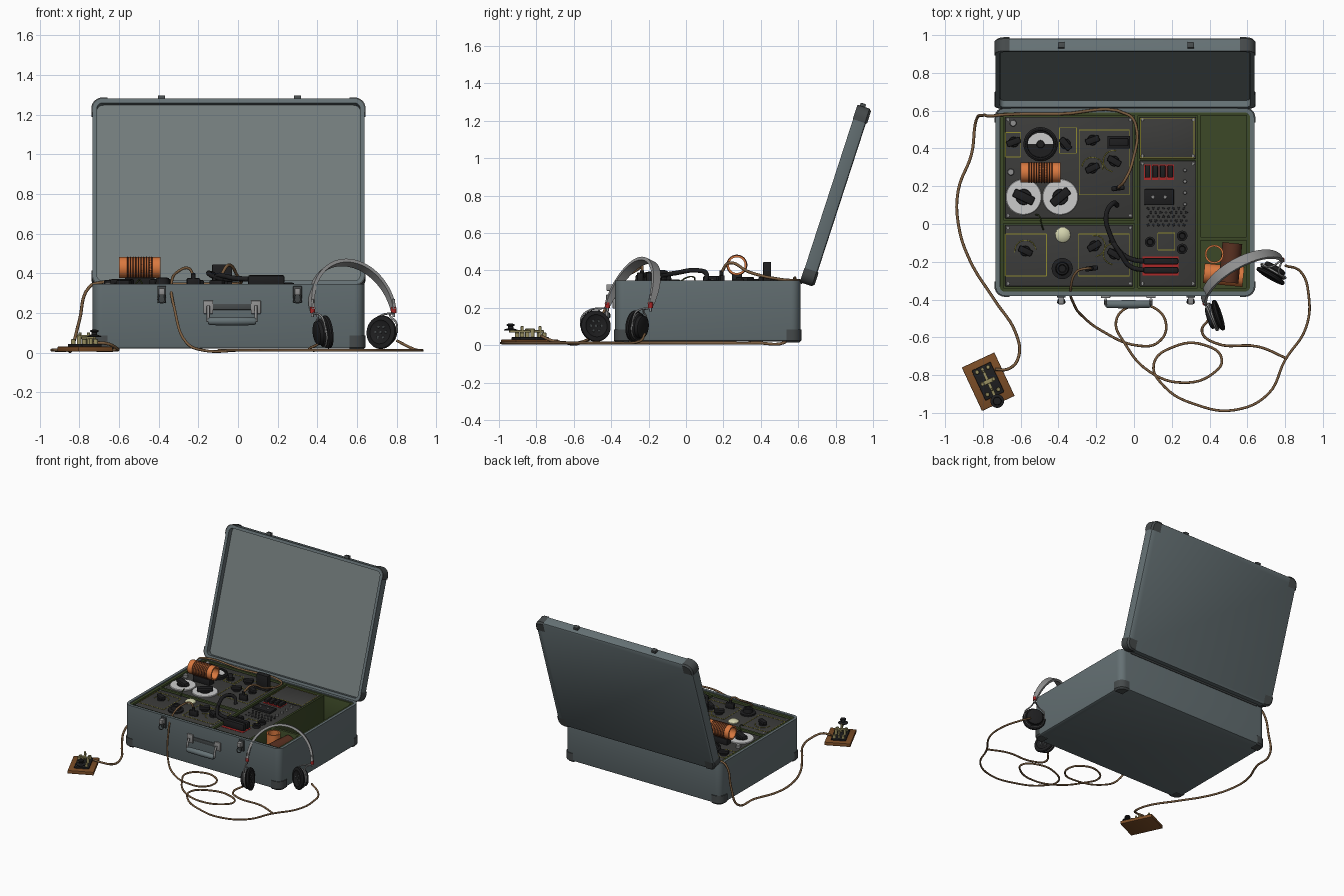
import bpy, bmesh
from math import sin, cos, pi, radians
from mathutils import Matrix, Vector

if "Cube" in bpy.data.objects:
    bpy.data.objects.remove(bpy.data.objects["Cube"])

COL = dict(case=(.13, .165, .175), lining=(.17, .2, .2), trim=(.06, .068, .07), panel=(.045, .045, .043),
           green=(.045, .065, .02), black=(.013, .013, .014), white=(.6, .6, .6), orange=(.7, .19, .05),
           winding=(.1, .03, .015), cord=(.2, .11, .05), wood=(.2, .075, .02), brass=(.32, .28, .12),
           steel=(.28, .28, .28), red=(.4, .02, .02), yellow=(.28, .26, .03), cream=(.65, .65, .42))
MAT = {}
for k, c in COL.items():
    MAT[k] = bpy.data.materials.new(k)
    MAT[k].diffuse_color = (*c, 1)
I = Matrix()


def add(name, bm, mat, m=I):
    bmesh.ops.recalc_face_normals(bm, faces=bm.faces)
    bm.transform(m)
    me = bpy.data.meshes.new(name)
    bm.to_mesh(me)
    bm.free()
    o = bpy.data.objects.new(name, me)
    me.materials.append(MAT[mat])
    bpy.context.collection.objects.link(o)
    return o


def box(name, x0, x1, y0, y1, z0, z1, mat, bev=0, rot=0, m=I):
    bm = bmesh.new()
    bmesh.ops.create_cube(bm, size=1)
    bmesh.ops.scale(bm, vec=(x1 - x0, y1 - y0, z1 - z0), verts=bm.verts)
    if bev:
        bmesh.ops.bevel(bm, geom=bm.edges[:], offset=bev, segments=2, profile=.5, affect='EDGES')
    c = Matrix.Translation(((x0 + x1) / 2, (y0 + y1) / 2, (z0 + z1) / 2))
    return add(name, bm, mat, m @ c @ Matrix.Rotation(radians(rot), 4, 'Z'))


def lathe(name, prof, locs, mat, axis=(0, 0, 1), n=28, m=I):
    """Spin an (r, z) profile round an axis; one copy at every location."""
    bm = bmesh.new()
    q = Vector((0, 0, 1)).rotation_difference(Vector(axis))
    for loc in locs:
        rings = [[bm.verts.new(q @ Vector((r * cos(2*pi*i/n), r * sin(2*pi*i/n), z)) + Vector(loc))
                  for i in range(n)] for r, z in prof]
        for a, b in zip(rings, rings[1:]):
            for i in range(n):
                bm.faces.new((a[i], a[(i+1) % n], b[(i+1) % n], b[i]))
    bmesh.ops.remove_doubles(bm, verts=bm.verts, dist=1e-5)
    return add(name, bm, mat, m)


def disc(r, h, b=.003, z=0):
    return [(0, z), (r, z), (r, z + h - b), (r - b, z + h), (0, z + h)]


def wire(name, pts, r, mat, res=6):
    cu = bpy.data.curves.new(name, 'CURVE')
    cu.dimensions, cu.bevel_depth, cu.bevel_resolution = '3D', r, 2
    cu.resolution_u, cu.use_fill_caps = res, True
    s = cu.splines.new('BEZIER')
    s.bezier_points.add(len(pts) - 1)
    for b, p in zip(s.bezier_points, pts):
        b.co, b.handle_left_type, b.handle_right_type = p, 'AUTO', 'AUTO'
    cu.materials.append(MAT[mat])
    o = bpy.data.objects.new(name, cu)
    bpy.context.collection.objects.link(o)


def rrect(w, d, r, z, n=6):
    return [Vector((sx * (w/2 - r) + r * cos(a), sy * (d/2 - r) + r * sin(a), z))
            for k, (sx, sy) in enumerate(((1, 1), (-1, 1), (-1, -1), (1, -1)))
            for a in [(k + i / n) * pi / 2 for i in range(n + 1)]]


def loft(loops, cap_end=True):
    bm = bmesh.new()
    rs = [[bm.verts.new(p) for p in l] for l in loops]
    n = len(rs[0])
    for a, b in zip(rs, rs[1:]):
        for i in range(n):
            bm.faces.new((a[i], a[(i+1) % n], b[(i+1) % n], b[i]))
    bm.faces.new(rs[0])
    if cap_end:
        bm.faces.new(rs[-1])
    return bm


def shell(name, w, d, r, h, floor, cap_h, m):
    """Open rounded tray with four metal corner caps."""
    t, c = .022, .012
    add(name, loft([rrect(w-2*c, d-2*c, r-c, 0), rrect(w-.007, d-.007, r-.003, .004), rrect(w, d, r, c),
                    rrect(w, d, r, h), rrect(w-2*t, d-2*t, r-t, h), rrect(w-2*t, d-2*t, r-t, floor)]), 'case', m)
    e, s = .006, .075
    for sx in (-1, 1):
        for sy in (-1, 1):
            bm = loft([rrect(w-2*c+2*e, d-2*c+2*e, r-c+e, -e), rrect(w+2*e, d+2*e, r+e, c-e),
                       rrect(w+2*e, d+2*e, r+e, cap_h), rrect(w-.004, d-.004, r-.002, cap_h)], False)
            for co, no in (((sx*(w/2-s), 0, 0), (sx, 0, 0)), ((0, sy*(d/2-s), 0), (0, sy, 0))):
                bmesh.ops.bisect_plane(bm, geom=bm.verts[:] + bm.edges[:] + bm.faces[:],
                                       plane_co=co, plane_no=no, clear_inner=True)
            add(name + '_corner_cap', bm, 'trim', m)


# Case base and tilted lid
W, D, CX, CY = 1.37, .992, -.048, .116
shell('case_base', W, D, .05, .325, .05, .065, Matrix.Translation((CX, CY, .02)))
a = radians(18)
u, nv = Vector((0, sin(a), cos(a))), Vector((0, cos(a), -sin(a)))
o = Vector((CX, .612, .342)) + nv * .072 + u * .493
lid = Matrix(((1, 0, 0, o.x), (0, u.y, -nv.y, o.y), (0, u.z, -nv.z, o.z), (0, 0, 0, 1)))
shell('lid', W, .986, .05, .072, .03, .074, lid)
add('lid_lining', loft([rrect(W-.05, .94, .03, .02), rrect(W-.05, .94, .03, .036)]), 'lining', lid)
lathe('hinge_barrel', disc(.009, 1.2), [(-.65, .617, .337)], 'trim', axis=(1, 0, 0), n=12)

# Latches and carrying handle
for x in (-.385, .3):
    box('latch_plate', x-.022, x+.022, -.39, -.376, .25, .335, 'trim', .003)
    box('latch_lever', x-.015, x+.015, -.425, -.385, .29, .325, 'steel', .004)
    wire('latch_loop', [(x-.015, -.4, .29), (x-.013, -.42, .255), (x+.013, -.42, .255), (x+.015, -.4, .29)], .004, 'trim')
    box('lid_catch', x-.018-CX, x+.018-CX, .49, .515, .03, .06, 'trim', .003, m=lid)
for x in (-.15, .09):
    box('handle_bracket', x-.025, x+.025, -.392, -.374, .195, .262, 'steel', .004)
    wire('handle_arm', [(x, -.4, .235), (x, -.42, .2), (x, -.425, .155)], .008, 'steel')
lathe('handle_grip', [(0, 0), (.015, 0), (.02, .01), (.022, .12), (.02, .23), (.015, .24), (0, .24)],
      [(-.15, -.425, .158)], 'case', axis=(1, 0, 0), n=16)
box('handle_back_plate', -.14, .08, -.385, -.375, .215, .245, 'trim', .003)

# Green liner, dividers and storage compartments
X0, X1, Y0, Y1 = -.71, .615, -.358, .59
box('liner_block', X0, .345, Y0, Y1, .06, .318, 'green')
box('compartment_floor', .34, X1, Y0, Y1, .06, .1, 'green')
for w in ((X0, -.69, Y0, Y1), (X0, X1, Y0, -.338), (X0, X1, .575, Y1), (.595, X1, Y0, Y1),
          (.003, .022, Y0, Y1), (.335, .352, Y0, Y1), (X0, .01, .003, .022), (.345, X1, -.088, -.068)):
    box('green_divider', *w, .09, .338, 'green', .002)

# Instrument panels
T = .33
for nm, p in (('transmitter_panel', (-.682, -.005, .03, .567)), ('tuner_panel', (-.682, -.005, -.33, -.005)),
              ('power_panel', (.03, .328, -.33, .335)), ('spares_cover', (.03, .328, .345, .567))):
    box(nm, *p, .31, T, 'panel', .003)
    lathe(nm + '_screws', disc(.008, .004, .001), [(x, y, T) for x in (p[0]+.015, p[1]-.015)
                                                  for y in (p[2]+.015, p[3]-.015)], 'steel', n=10)
for x0, x1, y0, y1 in ((-.68, -.6, .355, .485), (-.395, -.305, .375, .51), (-.29, -.025, .155, .497),
                       (-.68, -.463, -.275, -.053), (-.295, -.025, -.275, -.053), (.126, .216, -.138, -.048),
                       (.034, .318, .35, .56)):
    t = .002
    for q in ((x0, x1, y0-t, y0+t), (x0, x1, y1-t, y1+t), (x0-t, x0+t, y0, y1), (x1-t, x1+t, y0, y1)):
        box('yellow_outline', *q, T, T+.002, 'yellow')

# Pointer knobs, with scale arcs and two large white dials
KNOBS = [(-.637, .434, 20), (-.363, .424, -50), (-.22, .444, 20), (-.22, .296, 25), (-.105, .333, -30),
         (-.575, -.143, -25), (-.21, -.116, 30), (-.105, -.159, -30)]
for i, (x, y, r) in enumerate(KNOBS):
    lathe('knob_skirt', disc(.028, .014), [(x, y, T)], 'black', n=20)
    box('knob_pointer', x-.038, x+.038, y-.017, y+.017, T+.01, T+.035, 'black', .006, r)
    if i > 2:
        wire('scale_arc', [(x+.057*cos(k*pi/5+r), y+.057*sin(k*pi/5+r), T+.001) for k in range(6)], .002, 'yellow', 4)
for x, r in ((-.584, -25), (-.39, 40)):
    lathe('dial_disc', disc(.095, .008), [(x, .143, T)], 'white', n=40)
    lathe('dial_knob_skirt', disc(.042, .02), [(x, .143, T)], 'black')
    box('dial_knob', x-.058, x+.058, .12, .166, T+.01, T+.04, 'black', .008, r)

# Meter, lamp, round knob and small terminals
lathe('meter_rim', [(0, 0), (.09, 0), (.09, .018), (.08, .025), (.072, .025), (.07, .015), (0, .015)],
      [(-.495, .423, T)], 'black', n=40)
bm = bmesh.new()
bm.faces.new([bm.verts.new((-.495+.068*cos(k*pi/16), .423+.06*sin(k*pi/16) - (.03 if k == 99 else 0), T+.017))
              for k in range(17)])
add('meter_face', bm, 'white')
lathe('meter_hub', disc(.022, .004), [(-.495, .423, T+.015)], 'black', n=20)
lathe('indicator_lamp', [(.04, 0), (.04, .008), (.028, .018), (0, .022)], [(-.377, -.058, T)], 'cream')
lathe('round_knob', [(.056, 0), (.056, .012), (.036, .016), (.032, .045), (.022, .048), (.018, .042), (0, .042)],
      [(-.38, -.236, T)], 'black')
lathe('terminals', disc(.018, .022), [(-.64, .534, T), (-.652, .275, T)], 'steel', n=16)
wire('green_lead', [(-.52, .05, T+.01), (-.5, .04, T+.035), (-.49, 0, T+.03), (-.48, -.03, T+.01)], .004, 'green')

# Plug-in coil and crystal
tube = [(.042, 0), (.053, 0), (.053, .21), (.042, .21), (.042, 0)]
lathe('plug_in_coil', tube, [(-.6, .272, .428)], 'orange', axis=(1, 0, 0), n=32)
for k in range(10):
    lathe('coil_winding', [(.052, 0), (.0565, .004), (.052, .008)], [(-.56+k*.0135, .272, .428)],
          'winding', axis=(1, 0, 0), n=24)
box('coil_base', -.57, -.42, .245, .3, T, .378, 'black', .004)
box('crystal_box', -.13, -.03, .412, .455, T+.01, .445, 'black', .005)
box('crystal_socket', -.14, -.02, .4, .467, T, T+.015, 'black', .003)

# Power panel: fuses, holder, vents, sockets and plugs
for k in range(4):
    x = .058 + k * .04
    box('red_mark', x-.004, x+.033, .232, .315, T, T+.002, 'red')
    box('fuse', x, x+.028, .245, .31, T, T+.025, 'black', .005)
box('voltage_selector', .055, .212, .1, .184, T, T+.018, 'black', .006)
lathe('selector_pins', disc(.009, .006, .001), [(.1, .142, T+.018), (.165, .142, T+.018)], 'steel', n=10)
lathe('vent_holes', disc(.008, .002, .0005), [(.075+.027*i + .0135*(j % 2), -.005+.022*j, T) for i in range(8)
                                              for j in range(5)], 'black', n=8)
lathe('power_sockets', [(.028, 0), (.028, .02), (.018, .022), (.014, .01), (0, .01)],
      [(.255, -.063, T), (.255, -.132, T), (.085, -.095, T)], 'black', n=20)
lathe('side_terminals', disc(.01, .015), [(.27, .285-.06*k, T) for k in range(4)], 'steel', n=12)
for y in (-.197, -.245):
    box('plug_marks', .045, .235, y-.028, y+.025, T, T+.002, 'red')
    box('power_plug', .05, .235, y-.018, y+.018, T+.004, .39, 'black', .01)
wire('power_lead_a', [(-.09, .1, T), (-.11, .11, .38), (-.145, .06, .4), (-.125, -.06, .385), (-.06, -.16, .37),
                      (.0, -.19, .37), (.06, -.197, .37)], .013, 'black')
wire('power_lead_b', [(-.12, -.09, T), (-.11, -.1, .38), (-.07, -.16, .385), (-.02, -.225, .375),
                      (.06, -.245, .37)], .013, 'black')

# Spare coils in the front compartment
lathe('spare_coil_upright', [(r*.95, z*1.1) for r, z in tube], [(.425, -.16, .11)], 'orange', n=32)
lathe('spare_coil_lying', tube, [(.5, -.31, .27)], 'winding', axis=(.1, 1, 0), n=32)
lathe('spare_coil_low', tube, [(.37, -.26, .17)], 'orange', axis=(1, -.1, 0), n=32)

# Telegraph key on a wooden board
K = Matrix.Translation((-.772, -.835, 0)) @ Matrix.Rotation(radians(25), 4, 'Z')
box('key_board', -.095, .095, -.127, .127, .004, .03, 'wood', .004, m=K)
box('key_base', -.055, .055, -.085, .09, .03, .043, 'black', .004, m=K)
box('key_lever', -.008, .008, -.12, .08, .068, .08, 'brass', .002, m=K)
box('key_yoke', -.04, .04, -.01, .012, .078, .088, 'brass', .002, m=K)
for x in (-.032, .032):
    lathe('key_post', disc(.011, .05), [(x, 0, .04)], 'brass', n=16, m=K)
    lathe('key_binding_posts', disc(.012, .028), [(x, .07, .04), (x, -.06, .04)], 'brass', n=16, m=K)
lathe('key_adjusters', disc(.008, .06), [(0, .06, .042), (0, -.045, .042)], 'brass', n=12, m=K)
lathe('key_knob', [(0, 0), (.034, 0), (.036, .005), (.015, .012), (.013, .022), (.022, .028), (.02, .036), (0, .038)],
      [(0, -.113, .078)], 'black', m=K)

# Cord from the panel round the back to the key
for nm, x, y in (('key_plug', -.085, .19), ('headphone_plug', -.225, -.235)):
    box(nm, x-.035, x+.035, y-.013, y+.013, T, .375, 'black', .008, 8)
    lathe(nm + '_pin', disc(.011, .03), [(x, y, .37)], 'black', n=14)
wire('key_cord', [(-.085, .19, .39), (-.05, .23, .44), (-.005, .34, .39), (.01, .52, .35), (-.03, .578, .347),
                  (-.4, .582, .347), (-.7, .578, .352), (-.75, .572, .33), (-.8, .575, .16), (-.835, .55, .03),
                  (-.86, .37, .012), (-.93, .18, .012), (-.93, 0, .012), (-.87, -.19, .012), (-.74, -.4, .012),
                  (-.625, -.58, .012), (-.61, -.7, .02), (-.66, -.765, .045), (-.735, -.77, .05)], .008, 'cord')

# Headphone cord with floor loops
floor = [(-.18, -.56), (.03, -.645), (.13, -.625), (.17, -.53), (.1, -.44), (-.03, -.44), (-.095, -.515),
         (-.05, -.63), (.08, -.78), (.26, -.84), (.42, -.79), (.465, -.715), (.37, -.64), (.21, -.65), (.105, -.74),
         (.16, -.86), (.34, -.96), (.53, -.985), (.71, -.9), (.8, -.72), (.91, -.55), (.925, -.38)]
wire('headphone_cord', [(-.225, -.235, .39), (-.25, -.235, .425), (-.3, -.25, .41), (-.335, -.34, .35),
                        (-.32, -.42, .22), (-.26, -.5, .05)] + [(x, y, .012) for x, y in floor] +
     [(.88, -.25, .02), (.8, -.22, .06)], .007, 'cord')
wire('headphone_cord_branch', [(.805, -.71, .012), (.66, -.65, .012), (.43, -.63, .012), (.36, -.57, .015),
                               (.4, -.5, .04)], .007, 'cord')

# Headphones leaning on the case
C, dv, up = Vector((.58, -.305, .215)), Vector((.205, .115, 0)), Vector((-.045, .09, .24))
wv = dv.cross(up).normalized()
bm = bmesh.new()
rings = []
for k in range(33):
    t = pi * k / 32
    rad = dv * cos(t) + up * sin(t)
    out = rad.normalized()
    hw = .014 + .014 * sin(t) ** .7 if 0 < k < 32 else .014
    rings.append([bm.verts.new(C + rad + out * q + wv * s * hw) for q, s in ((-.01, -1), (-.01, 1), (.008, 1), (.008, -1))])
for r0, r1 in zip(rings, rings[1:]):
    for i in range(4):
        bm.faces.new((r0[i], r0[(i+1) % 4], r1[(i+1) % 4], r1[i]))
bm.faces.new(rings[0])
bm.faces.new(rings[-1])
add('headband', bm, 'steel')
for s, pos, ax in ((-1, (.425, -.49, .1), (.93, .3, .12)), (1, (.735, -.255, .1), (-.5, -.86, .1))):
    pos, ax = Vector(pos), Vector(ax).normalized()
    end = C + dv * s
    side = ax.cross(Vector((0, 0, 1))).normalized()
    top = side.cross(ax).normalized()
    lathe('ear_cup', [(0, -.035), (.05, -.035), (.06, -.03), (.062, -.012), (.07, -.005), (.07, .004), (.062, .01),
                      (.08, .014), (.085, .022), (.082, .032), (.06, .036), (.05, .03), (0, .03)], [pos], 'black', ax, 32)
    lathe('ear_cup_ring', [(.069, -.004), (.073, -.004), (.073, .004), (.069, .004)], [pos], 'steel', ax, 32)
    lathe('ear_cup_holes', disc(.007, .002, .0005), [pos + ax*.03] + [pos + ax*.03 + .03*(side*cos(k*pi/3) + top*sin(k*pi/3))
                                                     for k in range(6)], 'trim', ax, 8)
    for e in (-1, 1):
        wire('ear_fork', [end - Vector((0, 0, .015)), pos - ax*.005 + top*.085 + side*e*.03,
                          pos - ax*.005 + top*.05 + side*e*.068, pos - ax*.005 + side*e*.074], .005, 'steel')
    lathe('slider_rod', disc(.007, .09), [end - Vector((0, 0, .035))], 'steel', n=12)
    lathe('slider_grip', disc(.013, .03), [end - Vector((0, 0, .015))], 'red', n=14)

# Smooth rounded parts, keep edges sharp
bpy.ops.object.select_all(action='DESELECT')
for ob in bpy.data.objects:
    if ob.type == 'MESH':
        ob.select_set(True)
        bpy.context.view_layer.objects.active = ob
bpy.ops.object.shade_smooth_by_angle(angle=radians(35))

for m in bpy.data.materials:
    if m.users and not m.is_grease_pencil:
        m.use_nodes = True
        m.node_tree.nodes["Principled BSDF"].inputs["Base Color"].default_value = m.diffuse_color
